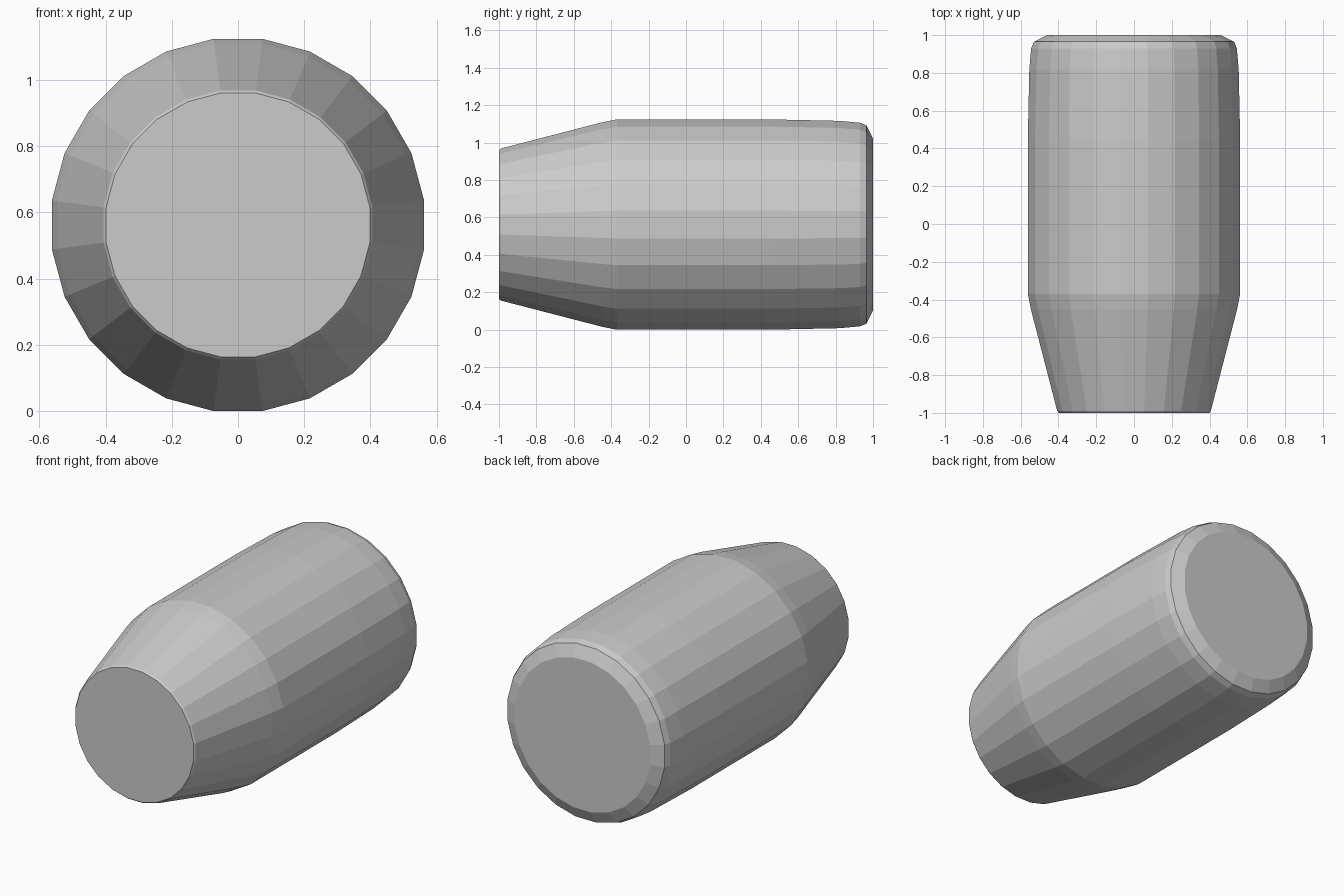
import bpy, bmesh
from math import sin, cos, pi

if "Cube" in bpy.data.objects:
    bpy.data.objects.remove(bpy.data.objects["Cube"])

SIDES = 24
CENTRE_Z = 0.566

# Radius along the length: (y, radius), front to back
profile = [(-1.0, 0.402), (-0.99, 0.410), (-0.45, 0.551), (-0.37, 0.567),
           (0.45, 0.567), (0.82, 0.559), (0.93, 0.549), (0.965, 0.535), (1.0, 0.462)]

bm = bmesh.new()

# Faceted rings, with a flat side at top, bottom, left and right
rings = []
for y, r in profile:
    ring = []
    for i in range(SIDES):
        a = 2 * pi * (i + 0.5) / SIDES
        ring.append(bm.verts.new((r * cos(a), y, CENTRE_Z + r * sin(a))))
    rings.append(ring)

# Walls between rings
for a, b in zip(rings, rings[1:]):
    for i in range(SIDES):
        j = (i + 1) % SIDES
        bm.faces.new((a[i], a[j], b[j], b[i]))

# Flat end caps
bm.faces.new(rings[0])
bm.faces.new(rings[-1])
bmesh.ops.recalc_face_normals(bm, faces=bm.faces)

# Rest the lowest facet on the ground
low = min(v.co.z for v in bm.verts)
bmesh.ops.translate(bm, verts=bm.verts, vec=(0, 0, -low))

mesh = bpy.data.meshes.new("tapered_barrel")
bm.to_mesh(mesh)
bm.free()
obj = bpy.data.objects.new("tapered_barrel", mesh)
bpy.context.collection.objects.link(obj)
